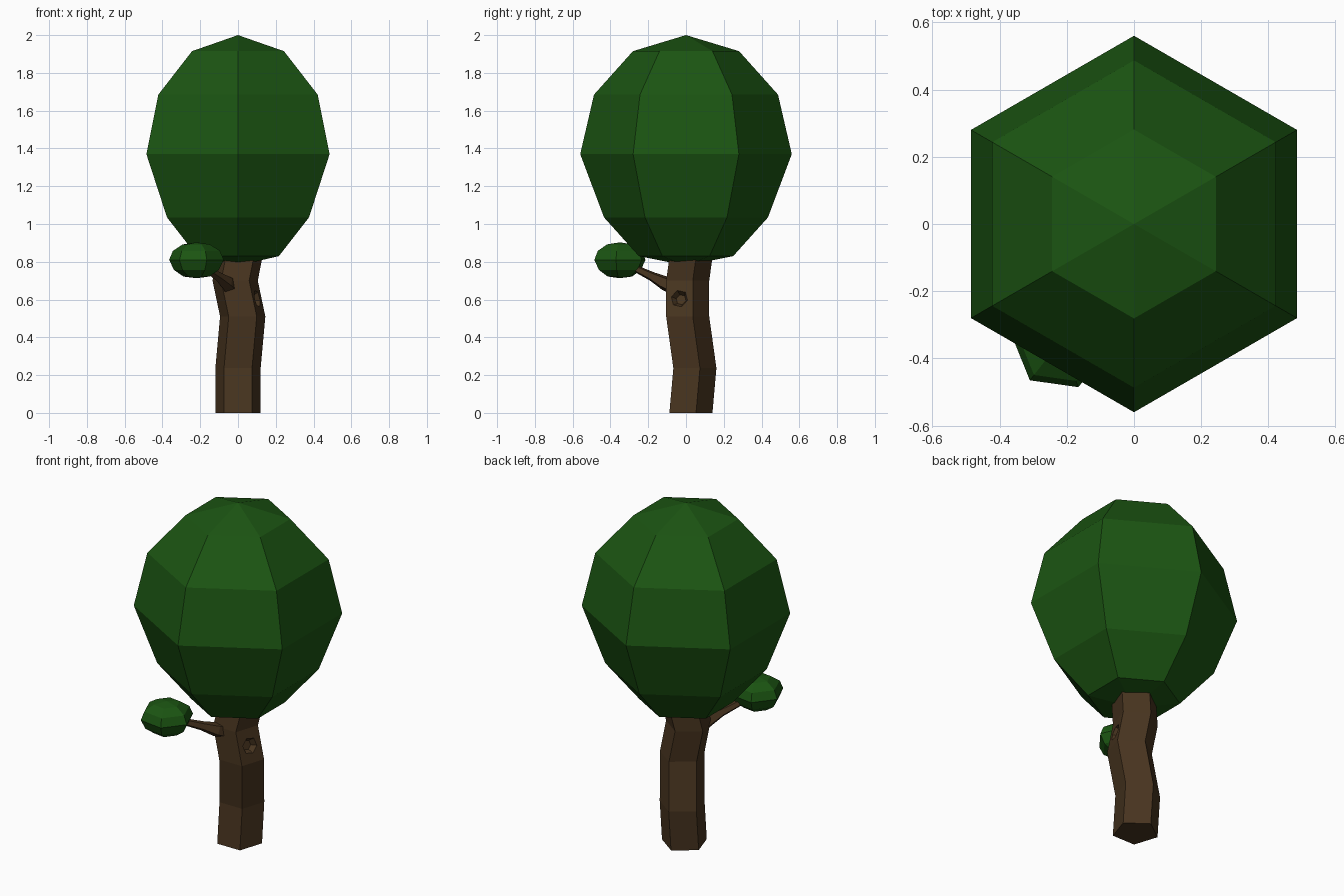
import bpy, bmesh
from math import radians, cos, sin
from mathutils import Vector

if "Cube" in bpy.data.objects:
    bpy.data.objects.remove(bpy.data.objects["Cube"])


def material(name, rgb):
    m = bpy.data.materials.new(name)
    m.diffuse_color = (*rgb, 1)
    m.use_nodes = True
    m.node_tree.nodes["Principled BSDF"].inputs["Base Color"].default_value = m.diffuse_color
    return m


leaf = material("leaf_green", (0.011, 0.09, 0.006))
bark = material("bark_brown", (0.065, 0.035, 0.014))


def loft(name, rings, sides, phase, mat, axis=(0, 0, 1)):
    """Skin rings of (centre, radius); each ring lies square to the axis."""
    turn = Vector((0, 0, 1)).rotation_difference(Vector(axis))
    bm = bmesh.new()
    loops = []
    for centre, r in rings:
        angles = [radians(phase + 360 * i / sides) for i in range(sides)]
        loops.append([bm.verts.new(Vector(centre) + turn @ Vector((r * cos(a), r * sin(a), 0)))
                      for a in angles])
    for low, high in zip(loops, loops[1:]):
        for i in range(sides):
            j = (i + 1) % sides
            bm.faces.new((low[i], low[j], high[j], high[i]))
    bm.faces.new(loops[0][::-1])
    bm.faces.new(loops[-1])
    # rings of radius 0 close to a point
    bmesh.ops.remove_doubles(bm, verts=bm.verts, dist=1e-5)
    bmesh.ops.dissolve_degenerate(bm, edges=bm.edges, dist=1e-5)
    bmesh.ops.recalc_face_normals(bm, faces=bm.faces)
    mesh = bpy.data.meshes.new(name)
    bm.to_mesh(mesh)
    bm.free()
    mesh.materials.append(mat)
    obj = bpy.data.objects.new(name, mesh)
    bpy.context.collection.objects.link(obj)
    return obj


# Egg-shaped crown
crown = [(0.78, 0), (0.83, 0.25), (1.035, 0.434), (1.37, 0.56),
         (1.685, 0.487), (1.915, 0.281), (2.0, 0)]
loft("crown", [((0, 0, z), r) for z, r in crown], 6, 30, leaf)

# Small leaf clump on the side branch
clump = [(0.713, 0), (0.722, 0.07), (0.757, 0.12), (0.81, 0.146),
         (0.858, 0.126), (0.892, 0.073), (0.903, 0)]
loft("leaf_clump", [((-0.22, -0.35, z), r) for z, r in clump], 6, -8, leaf)

# Crooked five-sided trunk
trunk = loft("trunk", [((0, 0.014, 0), 0.126), ((0, 0.035, 0.237), 0.126),
                       ((0.025, -0.003, 0.51), 0.126), ((-0.015, -0.003, 0.7), 0.126),
                       ((0.02, 0.022, 0.88), 0.126)], 5, 90, bark)

# Knot hole carved into the right face
n = Vector((0.93, -0.302, 0.196)).normalized()
c = Vector((0.102, -0.035, 0.605))
cutter = loft("knot_cutter", [(c - n * 0.03, 0.028), (c + n * 0.03, 0.065)], 6, 0, bark, n)
cutter.hide_render = True
cut = trunk.modifiers.new("knot", 'BOOLEAN')
cut.operation = 'DIFFERENCE'
cut.solver = 'EXACT'
cut.object = cutter
bpy.context.view_layer.objects.active = trunk
bpy.ops.object.modifier_apply(modifier="knot")
bpy.data.objects.remove(cutter)

# Tapering branch
loft("branch", [((-0.045, -0.06, 0.668), 0.048), ((-0.062, -0.115, 0.688), 0.04),
                ((-0.105, -0.18, 0.722), 0.026), ((-0.2, -0.31, 0.785), 0.016)],
     5, 90, bark, (-0.45, -0.8, 0.4))
